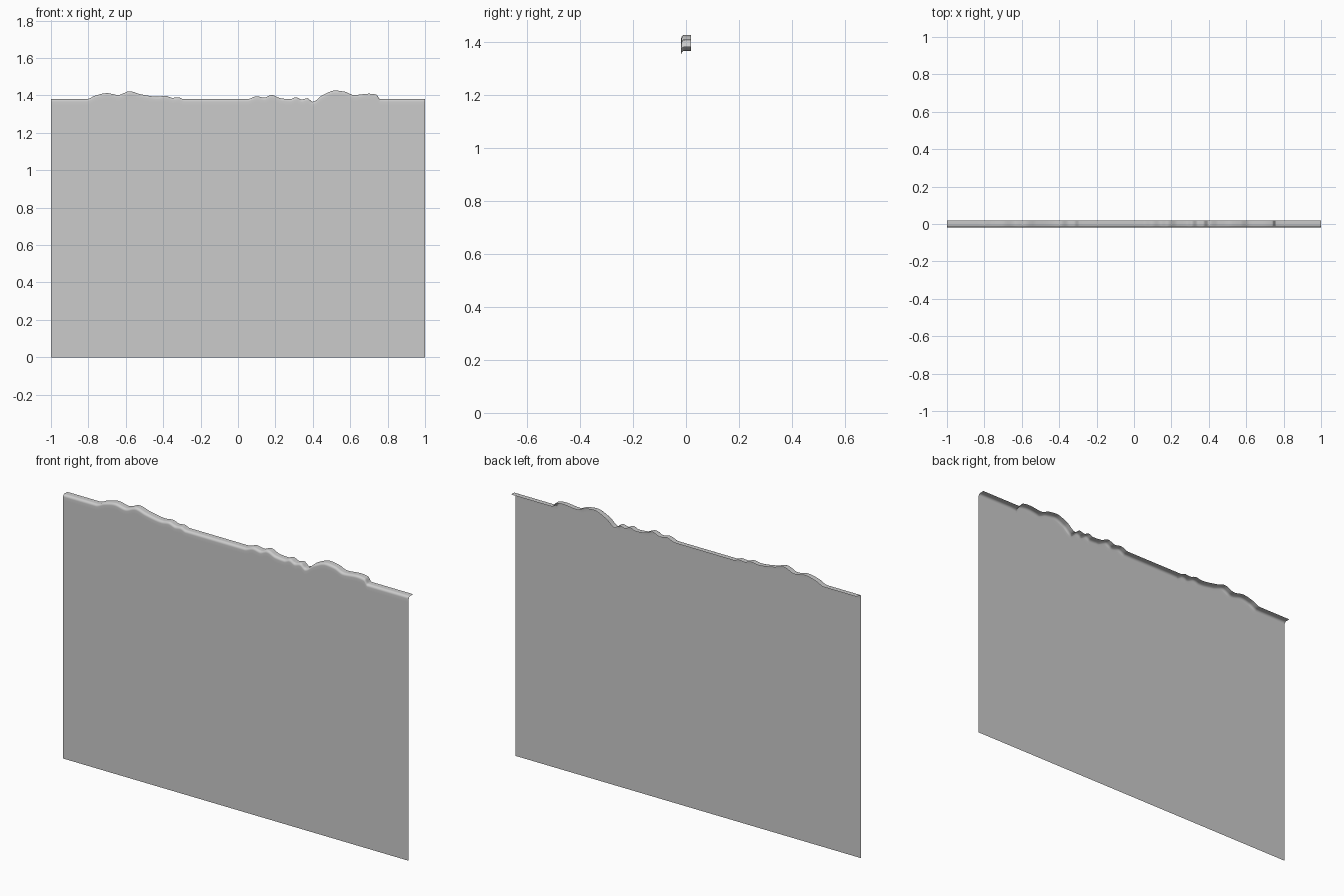
import bpy
import bmesh
import math

cube = bpy.data.objects.get("Cube")
if cube:
    bpy.data.objects.remove(cube, do_unlink=True)

BASE = 1.38      # height of the straight stretches of the top edge
HALF = 0.018     # half the depth of the folded lip
RADIUS = 0.013   # radius of the fold

# Scalloped top edge: x, height above or below the base in thousandths
SCALLOPS = [(-1, 0), (-.81, 0), (-.76, 20), (-.70, 32), (-.64, 22), (-.58, 42),
            (-.52, 26), (-.43, 13), (-.39, 18), (-.35, 7), (-.32, 10), (-.29, 0),
            (.05, 0), (.10, 15), (.14, 8), (.18, 22), (.23, 4), (.28, 0),
            (.31, 10), (.34, -2), (.37, 5), (.40, -14), (.45, 20), (.52, 46),
            (.57, 40), (.62, 22), (.70, 29), (.74, 24), (.76, 0), (1, 0)]


def edge_points(points, steps=8):
    """Smooth the edge without overshooting its crests and dips."""
    pts = [(x, BASE + h / 1000) for x, h in points]
    grad = [(b[1] - a[1]) / (b[0] - a[0]) for a, b in zip(pts, pts[1:])]
    slope = [0.0]
    for a, b in zip(grad, grad[1:]):
        slope.append(2 * a * b / (a + b) if a * b > 0 else 0.0)
    slope.append(0.0)
    out = []
    for i in range(len(pts) - 1):
        (x0, z0), (x1, z1) = pts[i], pts[i + 1]
        w = x1 - x0
        for k in range(steps):
            t = k / steps
            s = t * t * (3 - 2 * t)
            z = z0 + (z1 - z0) * s
            z += w * t * (1 - t) * ((1 - t) * slope[i] - t * slope[i + 1])
            out.append((x0 + w * t, z))
    return out + [pts[-1]]


# Cross-section of the fold: up the face, around the bend, back along the lip
fold = [(-HALF, -0.03)]
for k in range(7):
    a = math.pi / 2 * k / 6
    fold.append((-HALF + RADIUS * (1 - math.cos(a)), RADIUS * (math.sin(a) - 1)))
fold.append((HALF, 0.0))

# Thin sheet with its scalloped top folded back
bm = bmesh.new()
columns = []
for x, z in edge_points(SCALLOPS):
    column = [bm.verts.new((x, -HALF, 0))]
    column += [bm.verts.new((x, y, z + dz)) for y, dz in fold]
    columns.append(column)
for left, right in zip(columns, columns[1:]):
    for j in range(len(left) - 1):
        bm.faces.new((left[j], right[j], right[j + 1], left[j + 1]))

mesh = bpy.data.meshes.new("scalloped_panel")
bm.to_mesh(mesh)
bm.free()
panel = bpy.data.objects.new("scalloped_panel", mesh)
bpy.context.collection.objects.link(panel)
bpy.context.view_layer.objects.active = panel
panel.select_set(True)
bpy.ops.object.shade_smooth_by_angle(angle=math.radians(40))
